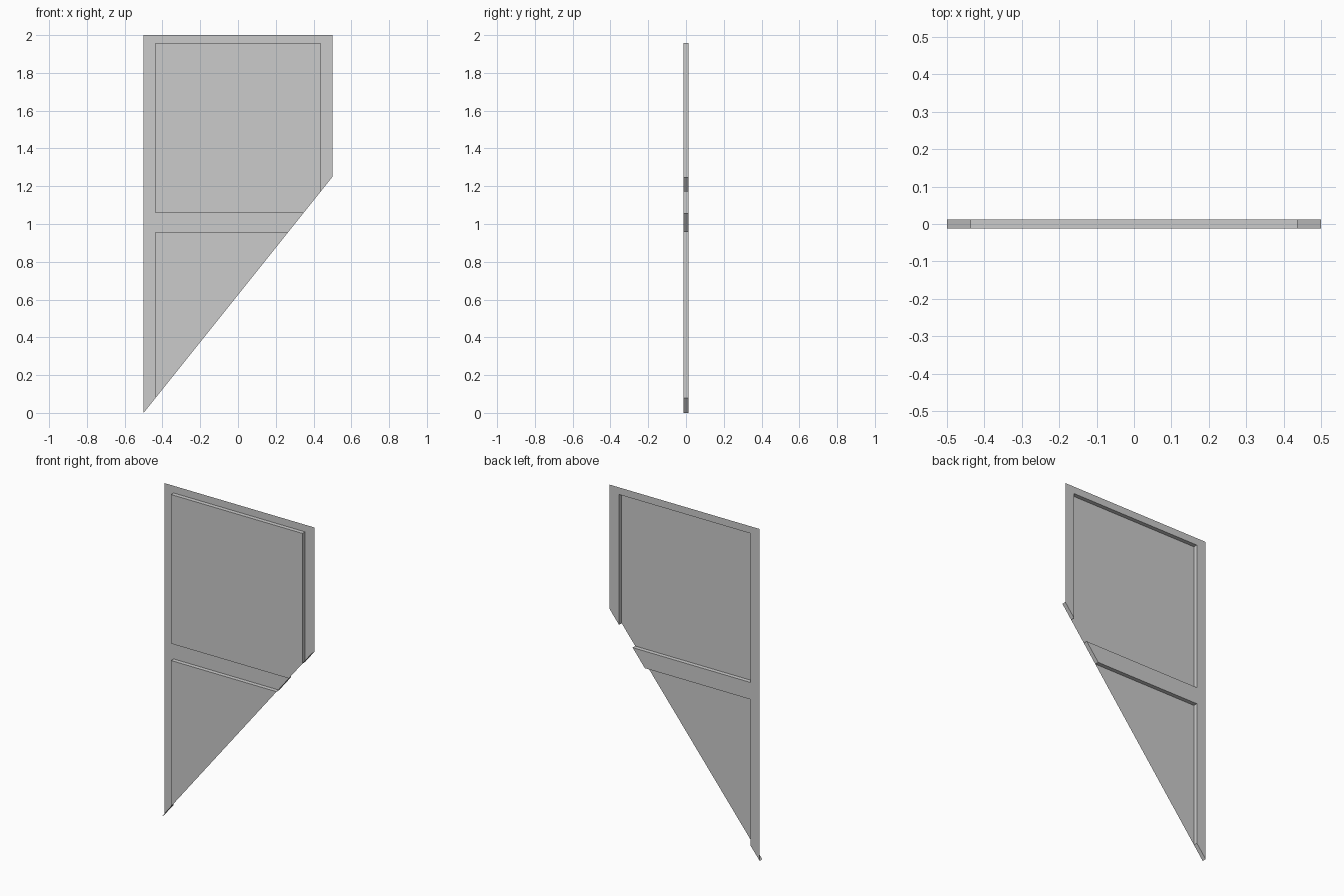
import bpy, bmesh
from mathutils import Vector

if "Cube" in bpy.data.objects:
    bpy.data.objects.remove(bpy.data.objects["Cube"])

H = 0.0125          # half the panel depth
BEVEL = 0.0165      # width of the sloped panel edge
XS = [-0.5, -0.4375, 0.4375, 0.5]
ZS = [0, 0.06, 0.957, 1.059, 1.957, 2]

bm = bmesh.new()

# Back sheet as a grid of frame strips and panel fields
grid = [[bm.verts.new((x, H, z)) for z in ZS] for x in XS]
fields = []
for i in range(len(XS) - 1):
    for j in range(len(ZS) - 1):
        f = bm.faces.new((grid[i][j], grid[i + 1][j], grid[i + 1][j + 1], grid[i][j + 1]))
        if i == 1 and j in (1, 3):
            fields.append(f)

# Raise the two fields towards the front with sloped edges
bmesh.ops.inset_individual(bm, faces=fields, thickness=BEVEL, use_even_offset=True)
for f in fields:
    for v in f.verts:
        v.co.y = -H

# Trim along the diagonal
origin, normal = Vector((-0.5, 0, 0)), Vector((1.25, 0, -1)).normalized()
bmesh.ops.bisect_plane(bm, geom=bm.verts[:] + bm.edges[:] + bm.faces[:], dist=1e-5,
                       plane_co=origin, plane_no=normal, clear_outer=True)


def on_cut(v):
    return abs((v.co - origin).dot(normal)) < 1e-4


# Flange closing the frame ends along the diagonal
rim = [e for e in bm.edges if all(on_cut(v) for v in e.verts)
       and max(v.co.y for v in e.verts) > 0]
ret = bmesh.ops.extrude_edge_only(bm, edges=rim)
for v in ret["geom"]:
    if isinstance(v, bmesh.types.BMVert):
        v.co.y = -H
bmesh.ops.remove_doubles(bm, verts=bm.verts[:], dist=1e-5)
bmesh.ops.recalc_face_normals(bm, faces=bm.faces[:])
if sum(f.normal.y * f.calc_area() for f in bm.faces) > 0:
    bmesh.ops.reverse_faces(bm, faces=bm.faces[:])

mesh = bpy.data.meshes.new("diagonal_wall_panel")
bm.to_mesh(mesh)
bm.free()
obj = bpy.data.objects.new("diagonal_wall_panel", mesh)
bpy.context.collection.objects.link(obj)
